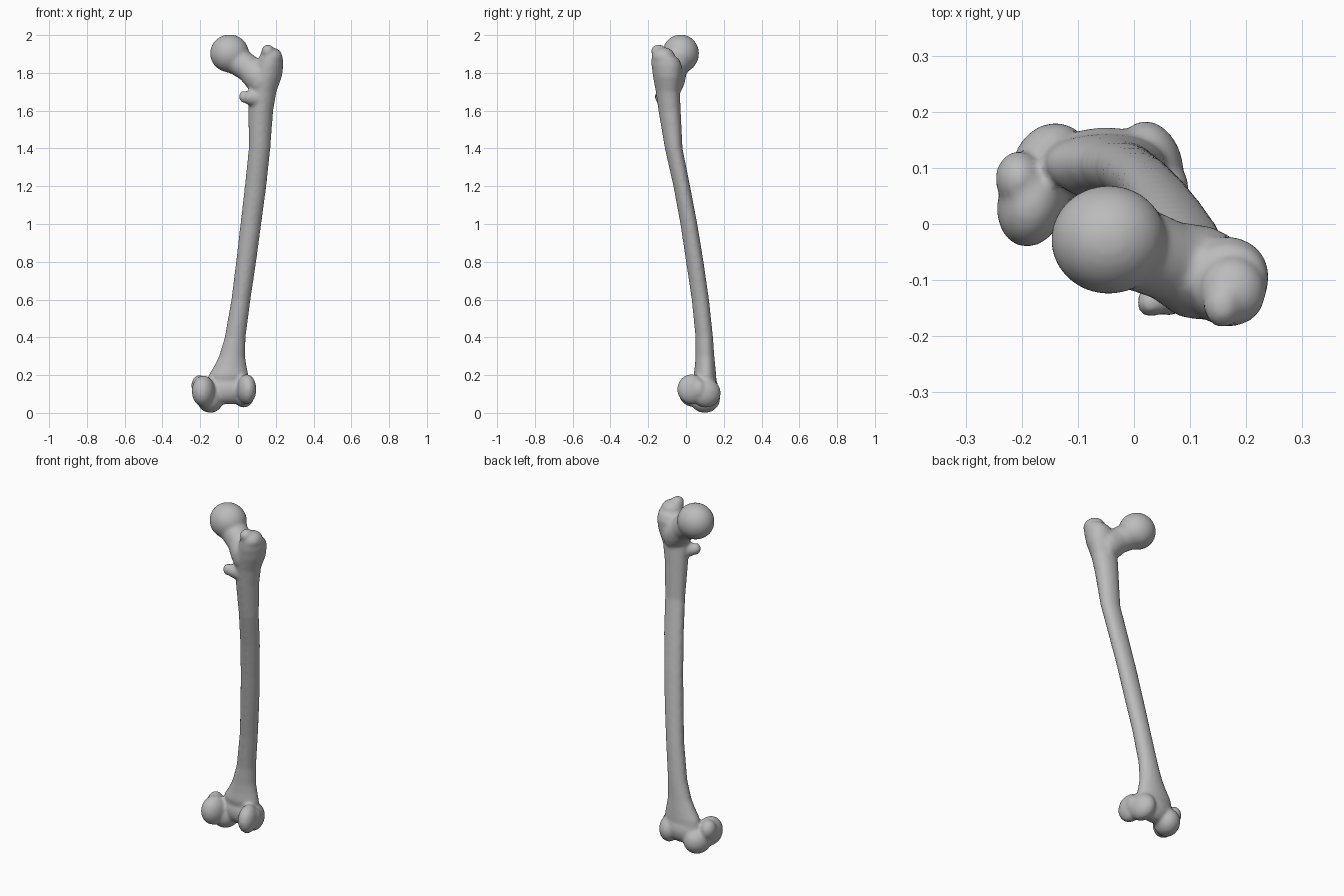
import bpy, bmesh
from math import cos, sin, tau
from mathutils import Vector, Matrix

old = bpy.data.objects.get("Cube")
if old:
    bpy.data.objects.remove(old)

bm = bmesh.new()
SIDES = 24


def bridge(rings):
    """Skin a list of vertex rings into a closed tube."""
    for a, b in zip(rings, rings[1:]):
        for i in range(SIDES):
            j = (i + 1) % SIDES
            bm.faces.new((a[i], a[j], b[j], b[i]))
    bm.faces.new(rings[0][::-1])
    bm.faces.new(rings[-1])


def column(sections, ridge):
    """Loft horizontal sections (z, x0, x1, y0, y1) with a ridge on the back."""
    rings = []
    for z, x0, x1, y0, y1 in sections:
        ring = []
        for i in range(SIDES):
            a = tau * i / SIDES
            pinch = 1 + ridge * sin(a)
            ring.append(bm.verts.new(((x0 + x1) / 2 + (x1 - x0) / 2 * cos(a) * pinch,
                                      (y0 + y1) / 2 + (y1 - y0) / 2 * sin(a), z)))
        rings.append(ring)
    bridge(rings)


def tube(points):
    """Round tube through (x, y, z, radius) points."""
    axis = Vector(points[-1][:3]) - Vector(points[0][:3])
    turn = axis.to_track_quat('Z', 'Y')
    bridge([[bm.verts.new(Vector((x, y, z)) + turn @ Vector((r * cos(tau * i / SIDES),
             r * sin(tau * i / SIDES), 0))) for i in range(SIDES)]
            for x, y, z, r in points])


def blob(centre, radii, spin=0):
    """Ellipsoid, turned about z."""
    m = (Matrix.Translation(centre) @ Matrix.Rotation(spin, 4, 'Z')
         @ Matrix.Diagonal((*radii, 1)))
    bmesh.ops.create_uvsphere(bm, u_segments=32, v_segments=20, radius=1, matrix=m)


# Shaft, flaring at the knee and rising into the greater trochanter
column([(.10, -.17, .06, .06, .165), (.2, -.155, .055, .04, .16),
        (.25, -.125, .045, .047, .155), (.3, -.1, .037, .05, .15),
        (.4, -.07, .04, .05, .143), (.6, -.035, .066, .03, .122),
        (.8, -.01, .096, 0, .093), (1, .013, .123, -.03, .06),
        (1.2, .036, .15, -.067, .022), (1.4, .057, .171, -.112, -.018),
        (1.6, .055, .186, -.146, -.028), (1.7, .055, .203, -.16, -.032),
        (1.78, .07, .232, -.175, -.022), (1.84, .09, .24, -.183, -.022),
        (1.88, .105, .237, -.183, -.04)], .12)
blob((.175, -.12, 1.885), (.06, .062, .05))
blob((.158, -.145, 1.915), (.034, .04, .035))

# Head, neck and lesser trochanter
blob((-.045, -.028, 1.903), (.103, .097, .1))
tube([(-.03, -.03, 1.88, .088), (.01, -.045, 1.855, .075), (.06, -.065, 1.82, .072),
      (.11, -.085, 1.78, .085), (.14, -.095, 1.74, .08)])
tube([(.02, -.14, 1.672, .022), (.05, -.13, 1.67, .036), (.1, -.105, 1.665, .052)])
blob((.03, -.14, 1.674), (.025, .026, .032))

# Inner condyle with its side bump
blob((-.183, .037, .115), (.06, .079, .083), -.25)
blob((-.147, .1, .076), (.07, .082, .076), -.35)
blob((-.205, .08, .145), (.042, .05, .055))

# Outer condyle with its side bump
blob((.046, .03, .125), (.05, .078, .08), .2)
blob((.03, .105, .105), (.057, .08, .077), .25)
blob((.065, .065, .125), (.033, .04, .05))

# Web joining the two condyles
blob((-.05, .105, .125), (.12, .067, .08))

bmesh.ops.recalc_face_normals(bm, faces=bm.faces[:])
mesh = bpy.data.meshes.new("thigh_bone")
bm.to_mesh(mesh)
bm.free()
bone = bpy.data.objects.new("thigh_bone", mesh)
bpy.context.collection.objects.link(bone)

# Fuse the parts into one skin and soften the joins
remesh = bone.modifiers.new("fuse", 'REMESH')
remesh.mode = 'VOXEL'
remesh.voxel_size = .009
remesh.use_smooth_shade = True
soften = bone.modifiers.new("soften", 'SMOOTH')
soften.factor = .5
soften.iterations = 6

# Plain grey bone
grey = bpy.data.materials.new("bone_grey")
grey.use_nodes = True
colour = (.5, .5, .5, 1)
grey.diffuse_color = colour
grey.node_tree.nodes["Principled BSDF"].inputs["Base Color"].default_value = colour
mesh.materials.append(grey)
for face in mesh.polygons:
    face.use_smooth = True
